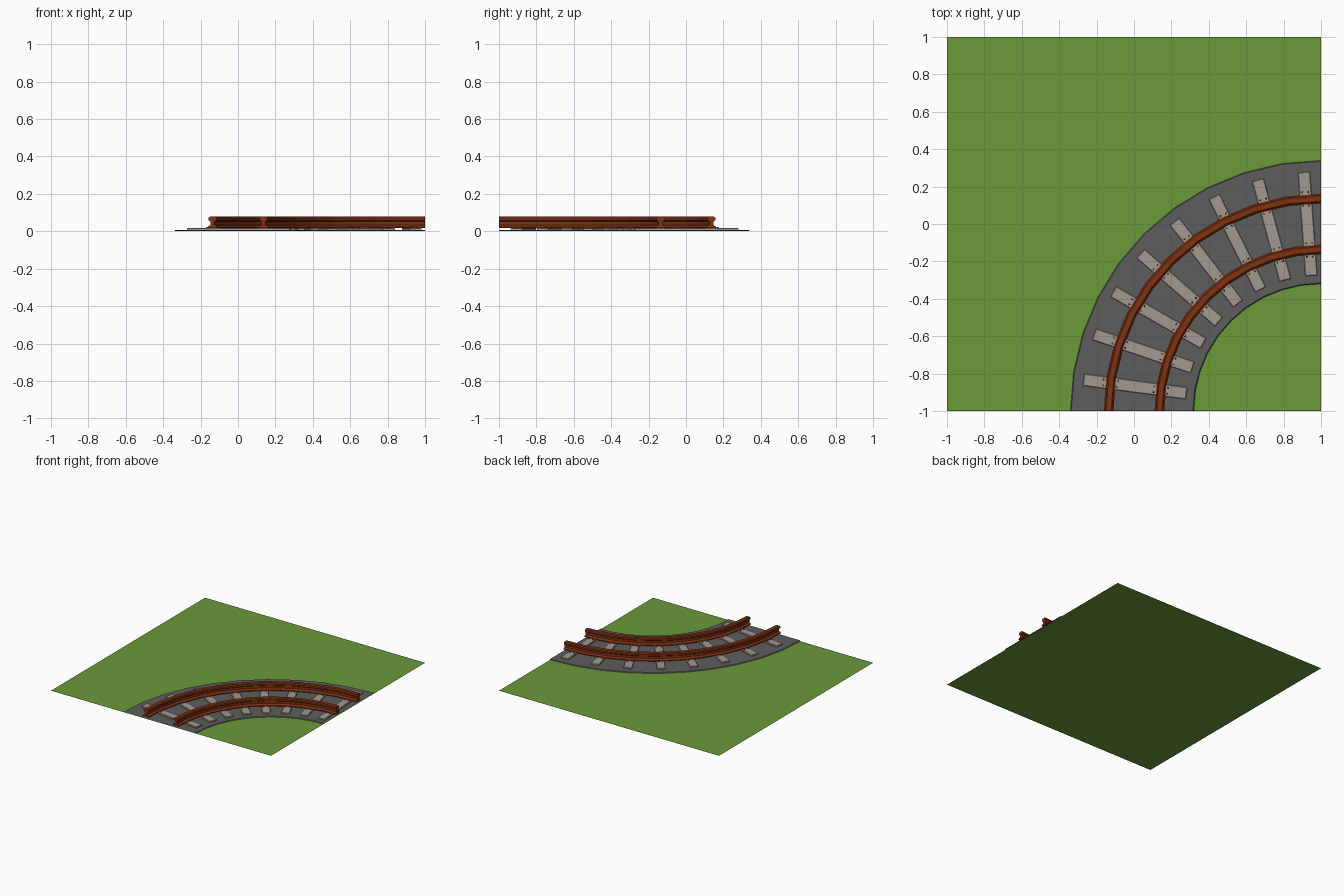
import bpy, bmesh, math
from mathutils import Matrix

if "Cube" in bpy.data.objects:
    bpy.data.objects.remove(bpy.data.objects["Cube"])

CX, CY = 1.0, -1.0      # centre of the curve
SEG = 10                # facets along the quarter turn


def material(name, rgb):
    m = bpy.data.materials.new(name)
    m.diffuse_color = (*rgb, 1)
    m.use_nodes = True
    m.node_tree.nodes["Principled BSDF"].inputs["Base Color"].default_value = m.diffuse_color
    return m


grass = material("grass", (0.147, 0.328, 0.041))
stone = material("gravel", (0.11, 0.11, 0.112))
wood = material("weathered_wood", (0.36, 0.32, 0.28))
rust = material("rust", (0.22, 0.032, 0.006))


def finish(name, bm, mat):
    me = bpy.data.meshes.new(name)
    bm.to_mesh(me)
    bm.free()
    me.materials.append(mat)
    ob = bpy.data.objects.new(name, me)
    bpy.context.collection.objects.link(ob)
    return ob


def sweep(name, profile, mat, closed):
    """Sweep an (r, z) profile through the quarter turn."""
    bm = bmesh.new()
    rings = []
    for i in range(SEG + 1):
        a = math.pi / 2 * i / SEG
        rings.append([bm.verts.new((CX - r * math.cos(a), CY + r * math.sin(a), z))
                      for r, z in profile])
    n = len(profile)
    for a, b in zip(rings, rings[1:]):
        for j in range(n if closed else n - 1):
            k = (j + 1) % n
            bm.faces.new((a[j], a[k], b[k], b[j]))
    if closed:
        bm.faces.new(rings[0])
        bm.faces.new(rings[-1][::-1])
        bmesh.ops.recalc_face_normals(bm, faces=bm.faces)
    else:
        bm.normal_update()
        if sum(f.normal.z for f in bm.faces) < 0:
            bmesh.ops.reverse_faces(bm, faces=bm.faces)
    return finish(name, bm, mat)


# Grass tile
bm = bmesh.new()
bmesh.ops.create_grid(bm, x_segments=1, y_segments=1, size=1.0)
finish("grass_tile", bm, grass)

# Gravel bed, open underneath
sweep("gravel_bed", [(0.68, 0.001), (0.685, 0.007), (1.335, 0.007), (1.34, 0.001)],
      stone, False)

# Rails: foot, web and chamfered head
half = [(0.026, 0.018), (0.026, 0.024), (0.011, 0.034), (0.011, 0.052),
        (0.021, 0.059), (0.021, 0.072), (0.014, 0.078)]
section = half + [(-x, z) for x, z in reversed(half)]
for name, radius in (("inner_rail", 0.864), ("outer_rail", 1.136)):
    sweep(name, [(radius + x, z) for x, z in section], rust, True)

# Sleepers with bolts on both sides of each rail
for i in range(8):
    a = math.radians(7.5 + 11.2 * i)
    place = Matrix.Translation((CX, CY, 0)) @ Matrix.Rotation(math.pi - a, 4, 'Z')

    bm = bmesh.new()
    bmesh.ops.create_cube(bm, size=1.0, matrix=place @ Matrix.Translation((1.003, 0, 0.0115))
                          @ Matrix.Diagonal((0.555, 0.064, 0.013, 1)))
    top = [e for e in bm.edges if all(v.co.z > 0.015 for v in e.verts)]
    bmesh.ops.bevel(bm, geom=top, offset=0.003, segments=1, affect='EDGES')
    finish(f"sleeper_{i + 1}", bm, wood)

    bm = bmesh.new()
    for radius in (0.864, 1.136):
        for side in (-1, 1):
            for across in (-0.016, 0.016):
                bmesh.ops.create_cone(
                    bm, cap_ends=True, segments=6, radius1=0.005, radius2=0.004, depth=0.005,
                    matrix=place @ Matrix.Translation((radius + side * 0.037, across, 0.02)))
    finish(f"bolts_{i + 1}", bm, rust)
